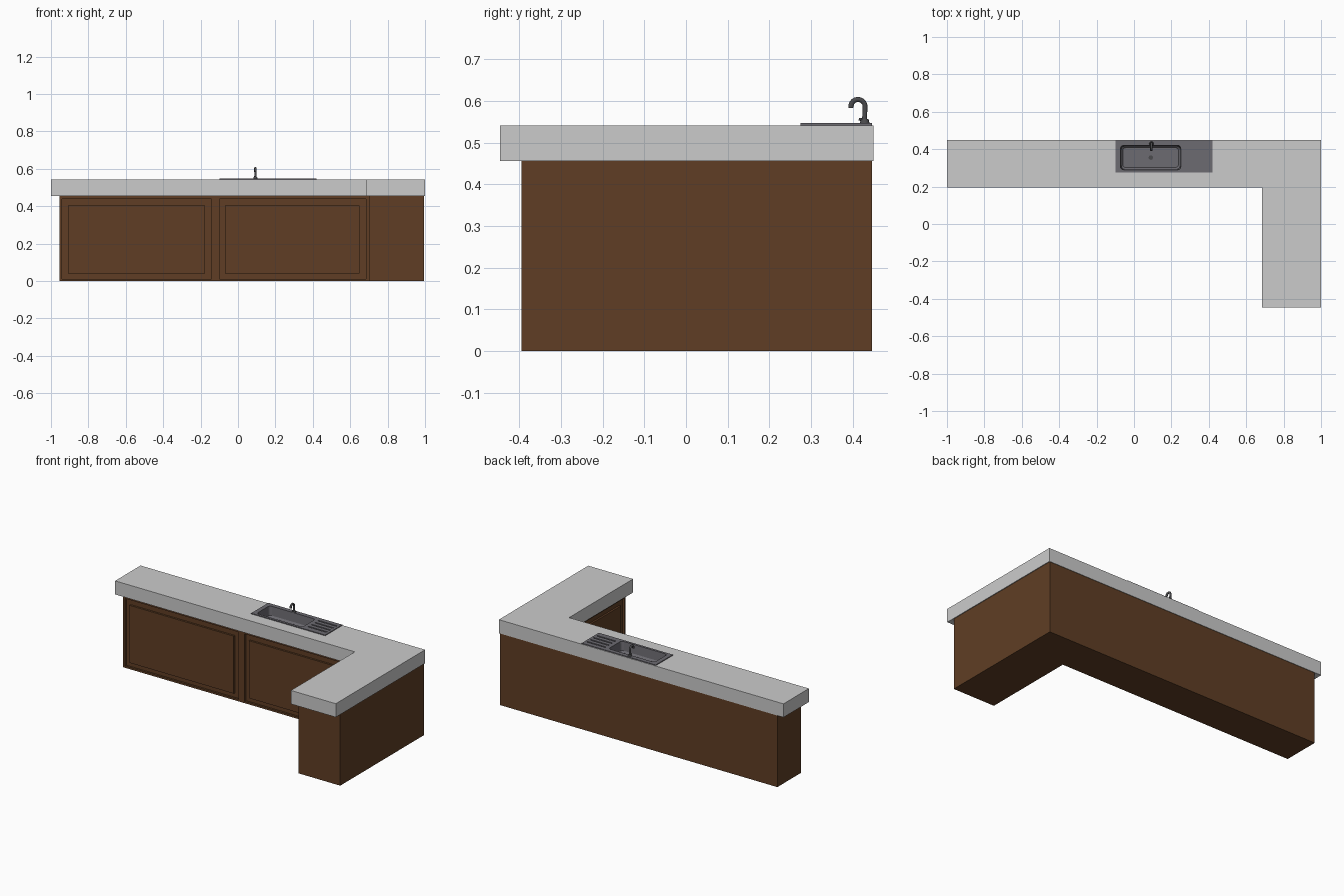
import bpy, bmesh, math
from mathutils import Vector

if "Cube" in bpy.data.objects:
    bpy.data.objects.remove(bpy.data.objects["Cube"])


def material(name, rgb):
    m = bpy.data.materials.new(name)
    m.diffuse_color = (*rgb, 1)
    m.use_nodes = True
    m.node_tree.nodes["Principled BSDF"].inputs["Base Color"].default_value = m.diffuse_color
    return m


WOOD = material("brown_wood", (0.115, 0.048, 0.018))
STEEL = material("dark_steel", (0.15, 0.145, 0.165))
FAUCET = material("faucet_metal", (0.07, 0.07, 0.075))


def finish(name, bm, mat=None):
    bmesh.ops.recalc_face_normals(bm, faces=bm.faces)
    me = bpy.data.meshes.new(name)
    bm.to_mesh(me)
    bm.free()
    ob = bpy.data.objects.new(name, me)
    bpy.context.collection.objects.link(ob)
    if mat:
        me.materials.append(mat)
    return ob


def prism(name, pts, z0, z1, mat=None):
    bm = bmesh.new()
    f = bm.faces.new([bm.verts.new((x, y, z0)) for x, y in pts])
    top = bmesh.ops.extrude_face_region(bm, geom=[f])["geom"]
    bmesh.ops.translate(bm, vec=(0, 0, z1 - z0),
                        verts=[v for v in top if isinstance(v, bmesh.types.BMVert)])
    return finish(name, bm, mat)


def box(name, x0, x1, y0, y1, z0, z1, mat=None):
    return prism(name, [(x0, y0), (x1, y0), (x1, y1), (x0, y1)], z0, z1, mat)


def l_shape(x0, x1, y0, y1, xi, yi):
    return [(x0, yi), (xi, yi), (xi, y0), (x1, y0), (x1, y1), (x0, y1)]


def rounded(x0, x1, y0, y1, r, n=5):
    pts = []
    for i, (cx, cy) in enumerate([(x1 - r, y1 - r), (x0 + r, y1 - r),
                                  (x0 + r, y0 + r), (x1 - r, y0 + r)]):
        for k in range(n):
            a = math.pi / 2 * (i + k / (n - 1))
            pts.append((cx + r * math.cos(a), cy + r * math.sin(a)))
    return pts


def cut(ob, cutter):
    m = ob.modifiers.new("cut", "BOOLEAN")
    m.operation, m.solver, m.object = "DIFFERENCE", "EXACT", cutter
    bpy.context.view_layer.objects.active = ob
    bpy.ops.object.modifier_apply(modifier=m.name)
    bpy.data.objects.remove(cutter)


# Cabinet body
cabinet = prism("cabinet", l_shape(-0.955, 0.995, -0.395, 0.447, 0.70, 0.21), 0, 0.456, WOOD)

# Long-side doors: recessed border with a flush raised panel
D = 0.012
for i, (a, b) in enumerate([(-0.94, -0.142), (-0.10, 0.685)]):
    cut(cabinet, box("cutter", a, b, 0.20, 0.21 + D, 0.012, 0.44))
    box(f"door_panel_{i + 1}", a + 0.03, b - 0.035, 0.21, 0.21 + D + 0.002, 0.04, 0.405, WOOD)

# Short-side door, facing the inner corner
cut(cabinet, box("cutter", 0.69, 0.70 + D, -0.38, 0.195, 0.012, 0.44))
box("door_panel_3", 0.70, 0.70 + D + 0.002, -0.348, 0.163, 0.04, 0.405, WOOD)

# Countertop with a sink opening
counter = prism("countertop", l_shape(-1, 1, -0.447, 0.45, 0.685, 0.195), 0.456, 0.542)
cut(counter, box("cutter", -0.08, 0.26, 0.283, 0.43, 0.47, 0.6))

# Sink plate with basin opening and drainer grooves
ZT = 0.547
plate = box("sink_plate", -0.10, 0.42, 0.275, 0.447, 0.538, ZT, STEEL)
bx = (-0.072, 0.25, 0.29, 0.42)
cut(plate, prism("cutter", rounded(*bx, 0.016), 0.5, 0.6))
for k in range(4):
    y = 0.31 + k * 0.033
    cut(plate, box("cutter", 0.275, 0.405, y, y + 0.009, ZT - 0.004, 0.6))

# Basin: shell lowered in rings to a closed floor
bm = bmesh.new()
prev = None
for inset, z in [(0, 0.543), (0.004, 0.49), (0.012, 0.48)]:
    pts = rounded(bx[0] + inset, bx[1] - inset, bx[2] + inset, bx[3] - inset, 0.016)
    ring = [bm.verts.new((x, y, z)) for x, y in pts]
    if prev:
        for j in range(len(ring)):
            q = (j + 1) % len(ring)
            bm.faces.new([prev[j], prev[q], ring[q], ring[j]])
    prev = ring
bm.faces.new(prev)
basin = finish("basin", bm, STEEL)
basin.data.flip_normals()

# Drain
bpy.ops.mesh.primitive_cylinder_add(vertices=16, radius=0.012, depth=0.003, location=(0.09, 0.355, 0.481))
drain = bpy.context.object
drain.name = "drain"
drain.data.materials.append(FAUCET)


# Faucet: curved spout swept as tapered rings
FX = 0.093
path = [(0.428, 0.546, 0.007), (0.429, 0.565, 0.006)]
for k in range(11):
    a = math.radians(-5 + 195 * k / 10)
    path.append((0.413 + 0.017 * math.cos(a), 0.587 + 0.017 * math.sin(a), 0.006 + 0.0008 * k / 10))
cu = bpy.data.curves.new("faucet_spout", "CURVE")
cu.dimensions, cu.bevel_depth, cu.bevel_resolution, cu.use_fill_caps = "3D", 1.0, 3, True
sp = cu.splines.new("POLY")
sp.points.add(len(path) - 1)
for p, (y, z, r) in zip(sp.points, path):
    p.co, p.radius = (FX, y, z, 1), r
sp.use_smooth = True
cu.materials.append(FAUCET)
bpy.context.collection.objects.link(bpy.data.objects.new("faucet_spout", cu))


# Faucet base and lever
def rod(name, a, b, r0, r1):
    a, b = Vector(a), Vector(b)
    bpy.ops.mesh.primitive_cone_add(vertices=16, radius1=r0, radius2=r1, depth=(b - a).length,
                                    location=(a + b) / 2,
                                    rotation=(b - a).to_track_quat("Z", "Y").to_euler())
    ob = bpy.context.object
    ob.name = name
    ob.data.materials.append(FAUCET)
    bpy.ops.object.shade_smooth_by_angle()


rod("faucet_base", (FX, 0.429, 0.546), (FX, 0.429, 0.557), 0.012, 0.009)
rod("faucet_lever", (FX, 0.428, 0.554), (FX, 0.415, 0.557), 0.004, 0.003)
